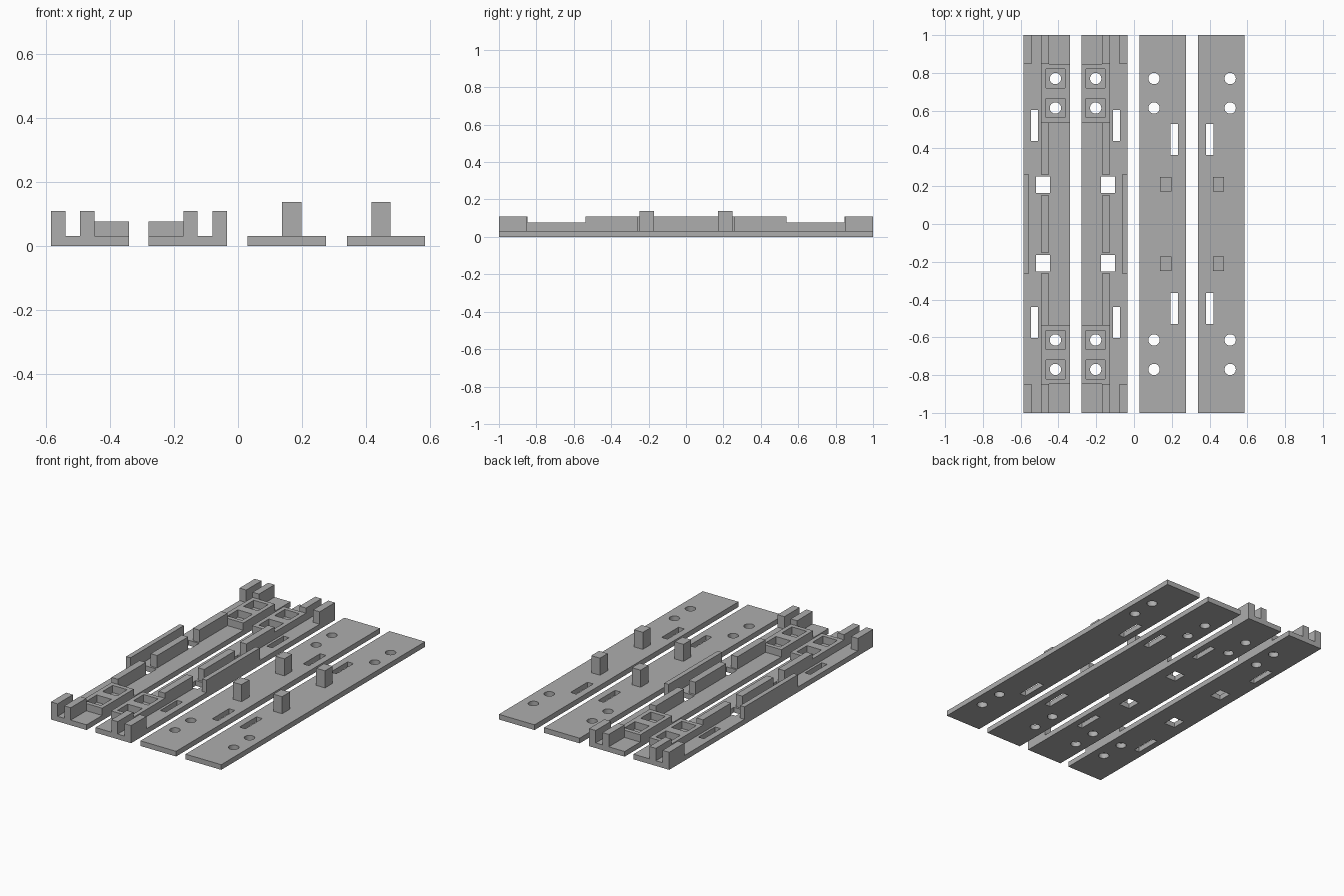
import bpy, bmesh
from mathutils import Matrix, Vector

default = bpy.data.objects.get("Cube")
if default:
    bpy.data.objects.remove(default, do_unlink=True)

GREY = (0.42, 0.42, 0.42, 1.0)
grey = bpy.data.materials.new("plain grey")
grey.use_nodes = True
grey.diffuse_color = GREY
grey.node_tree.nodes["Principled BSDF"].inputs["Base Color"].default_value = GREY

WIDTH, BASE, RAIL, BLOCK, PEG = 0.245, 0.032, 0.109, 0.077, 0.138
HOLE_R = 0.03
HOLES_Y = (0.77, 0.614)


def add_box(bm, x, y, z):
    """Box from (low, high) pairs in any order."""
    lo = Vector(min(p) for p in (x, y, z))
    hi = Vector(max(p) for p in (x, y, z))
    size = hi - lo
    bmesh.ops.create_cube(bm, size=1, matrix=Matrix.Translation((lo + hi) / 2)
                          @ Matrix.Diagonal((*size, 1)))


def add_hole(bm, x, y):
    bmesh.ops.create_cone(bm, cap_ends=True, segments=32, radius1=HOLE_R, radius2=HOLE_R,
                          depth=0.3, matrix=Matrix.Translation((x, y, 0)))


def make_object(name, bm):
    mesh = bpy.data.meshes.new(name)
    bm.to_mesh(mesh)
    bm.free()
    mesh.materials.append(grey)
    obj = bpy.data.objects.new(name, mesh)
    bpy.context.collection.objects.link(obj)
    return obj


def box_object(name, x, y, z):
    bm = bmesh.new()
    add_box(bm, x, y, z)
    return make_object(name, bm)


def cut(obj, cutter_bm):
    """Cut the boxes and cylinders in cutter_bm out of obj."""
    cutter = make_object("cutter", cutter_bm)
    cutter.hide_render = True
    mod = obj.modifiers.new("cut", "BOOLEAN")
    mod.operation, mod.solver, mod.object = "DIFFERENCE", "EXACT", cutter
    bpy.context.view_layer.update()
    result = obj.evaluated_get(bpy.context.evaluated_depsgraph_get())
    mesh = bpy.data.meshes.new_from_object(result)
    obj.modifiers.clear()
    obj.data = mesh
    bpy.data.objects.remove(cutter, do_unlink=True)


def make_plate(name, at, hole_u, slot_u, slot_y, socket_u=None):
    """Flat plate with round holes, long slots and optional square sockets."""
    plate = box_object(name, at(0, WIDTH), (-1, 1), (0, BASE))
    bm = bmesh.new()
    for s in (-1, 1):
        for y in HOLES_Y:
            add_hole(bm, at(hole_u, hole_u)[0], s * y)
        add_box(bm, at(*slot_u), (s * slot_y[0], s * slot_y[1]), (-0.1, 0.1))
        if socket_u:
            add_box(bm, at(*socket_u), (s * 0.165, s * 0.252), (-0.1, 0.1))
    cut(plate, bm)


def channel_plate(side, edge, sign):
    """Plate carrying rails, walls and pocketed blocks; u runs inward from its wall edge."""
    def at(a, b):
        return edge + sign * a, edge + sign * b

    make_plate(side + "_channel_plate", at, 0.169, (0.039, 0.076), (0.44, 0.604), (0.067, 0.141))
    outer, rail = at(0, 0.046), at(0.092, 0.136)
    up = (BASE, RAIL)
    box_object(side + "_middle_wall", at(0, 0.03), (-0.262, 0.262), up)
    box_object(side + "_middle_rail", rail, (-0.152, 0.152), up)
    for s, end in ((-1, "front"), (1, "back")):
        name = f"{side}_{end}_"
        box_object(name + "end_wall", outer, (s * 0.85, s), up)
        box_object(name + "end_rail", rail, (s * 0.847, s), up)
        box_object(name + "long_rail", rail, (s * 0.262, s * 0.537), up)
        # Block with two square pockets over the round holes
        block = box_object(name + "pocket_block", at(0.092, WIDTH),
                           (s * 0.537, s * 0.847), (BASE, BLOCK))
        bm = bmesh.new()
        for y in HOLES_Y:
            add_box(bm, at(0.119, 0.219), (s * y - 0.05, s * y + 0.05), (-0.1, 0.2))
        cut(block, bm)


def peg_plate(side, edge, sign):
    """Flat plate with two upright pegs."""
    def at(a, b):
        return edge + sign * a, edge + sign * b

    make_plate(side + "_peg_plate", at, 0.076, (0.163, 0.203), (0.364, 0.53))
    for s, end in ((-1, "front"), (1, "back")):
        box_object(f"{side}_{end}_peg", at(0.108, 0.168), (s * 0.172, s * 0.248), (BASE, PEG))


channel_plate("outer", -0.585, 1)
channel_plate("inner", -0.034, -1)
peg_plate("inner", 0.03, 1)
peg_plate("outer", 0.585, -1)
